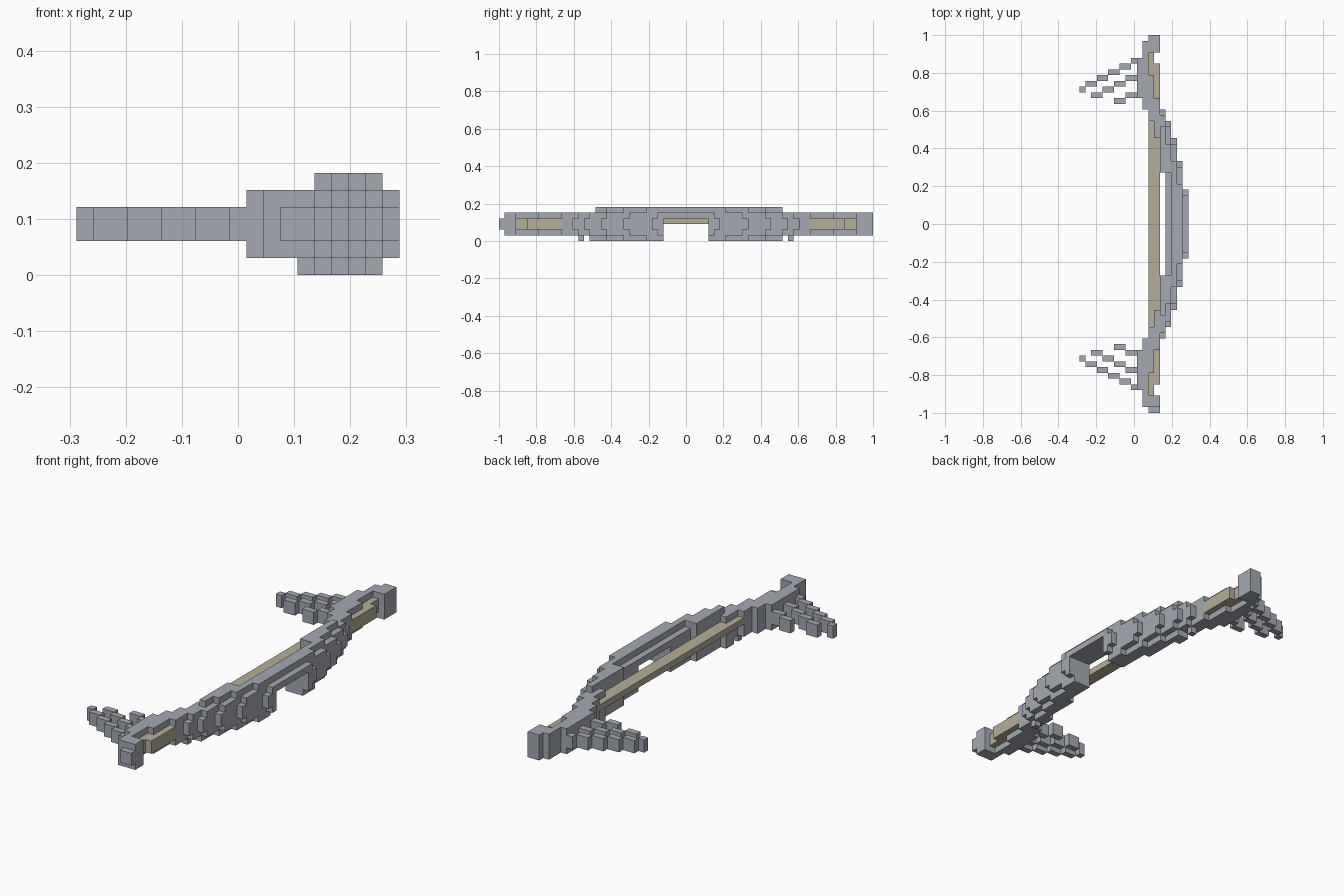
import bpy, bmesh
from mathutils import Vector

cube = bpy.data.objects.get("Cube")
if cube:
    bpy.data.objects.remove(cube)

U = 2 / 66          # edge of one block
X0 = -9.5 * U       # left side of the block lattice


def material(name, rgb):
    m = bpy.data.materials.new(name)
    m.use_nodes = True
    m.diffuse_color = (*rgb, 1)
    m.node_tree.nodes["Principled BSDF"].inputs["Base Color"].default_value = (*rgb, 1)
    return m


grey = material("steel grey", (0.38, 0.395, 0.45))
tan = material("pale tan", (0.46, 0.42, 0.32))


def blocks(x, r, z, sides=(1, -1)):
    """Cells in half-open column, distance-from-middle and height ranges."""
    return {(i, 33 + k if s > 0 else 32 - k, h)
            for i in range(*x) for k in range(*r) for h in range(*z) for s in sides}


# Curved limbs: each column runs further from the middle as it nears the string
limbs = set()
for col, start, end in ((18, 0, 6), (17, 0, 11), (16, 0, 15), (15, 0, 18),
                        (14, 9, 20), (13, 15, 22), (12, 18, 26),
                        (11, 20, 32), (10, 22, 29)):
    c = (col, col + 1)
    limbs |= blocks(c, (start, end), (2, 4))
    trim = 1 if col > 13 else 0
    limbs |= blocks(c, (start, end - trim), (1, 5))
    if 13 < col < 18:
        first = 4 if col == 15 else start
        limbs |= blocks(c, (start, max(start, end - 4)), (0, 1))
        if col != 15:
            first = start
        else:
            first = 9
        limbs |= blocks(c, (first, end - 4 if col > 14 else 16), (5, 6))
limbs |= blocks((14, 15), (16, 17), (5, 6), (1,))
limbs |= blocks((13, 15), (15, 17), (0, 1))
limbs |= blocks((13, 14), (18, 19), (0, 1))

# Opening under the grip
limbs -= blocks((13, 19), (0, 4), (0, 4))

# Hooked tips, one end taller than the other
tips = blocks((12, 14), (30, 32), (1, 5))
tips |= blocks((12, 14), (32, 33), (1, 5), (1,)) | blocks((12, 14), (32, 33), (2, 4), (-1,))

# Three stepped feather branches at each end
feathers = set()
for row, a, n, steps in ((23, 0, 1, 1), (24, 1, 2, 5), (22, 2, 2, 4), (21, 6, 2, 3)):
    for s in range(steps):
        feathers |= blocks((a + 2 * s, min(a + 2 * s + n, 11)), (row + s, row + s + 1), (2, 4))
feathers -= limbs

# String and the inlays behind the tips
string = blocks((12, 14), (0, 22), (3, 4)) - limbs
inlays = blocks((13, 14), (22, 28), (2, 4)) | blocks((12, 13), (26, 30), (2, 4))

parts = {"limbs": (limbs, grey), "tips": (tips - limbs, grey),
         "feathers": (feathers, grey), "string": (string, tan), "inlays": (inlays, tan)}
solid = set().union(*(p[0] for p in parts.values()))


def build(name, cells, mat):
    """Skin the exposed sides of the cells and merge flat areas."""
    bm = bmesh.new()
    for cell in sorted(cells):
        for axis in range(3):
            for d in (0, 1):
                near = list(cell)
                near[axis] += 2 * d - 1
                if tuple(near) in solid:
                    continue
                p = Vector(cell)
                p[axis] += d
                u, v = Vector((0, 0, 0)), Vector((0, 0, 0))
                u[(axis + 1) % 3] = v[(axis + 2) % 3] = 1
                ring = [p, p + u, p + u + v, p + v]
                if not d:
                    ring.reverse()
                bm.faces.new([bm.verts.new((X0 + q.x * U, q.y * U - 1, q.z * U)) for q in ring])
    bmesh.ops.remove_doubles(bm, verts=bm.verts, dist=U / 100)
    bmesh.ops.dissolve_limit(bm, angle_limit=0.01, verts=bm.verts, edges=bm.edges)
    me = bpy.data.meshes.new(name)
    bm.to_mesh(me)
    bm.free()
    me.materials.append(mat)
    bpy.context.collection.objects.link(bpy.data.objects.new(name, me))


for part, (cells, mat) in parts.items():
    build(part, cells, mat)
